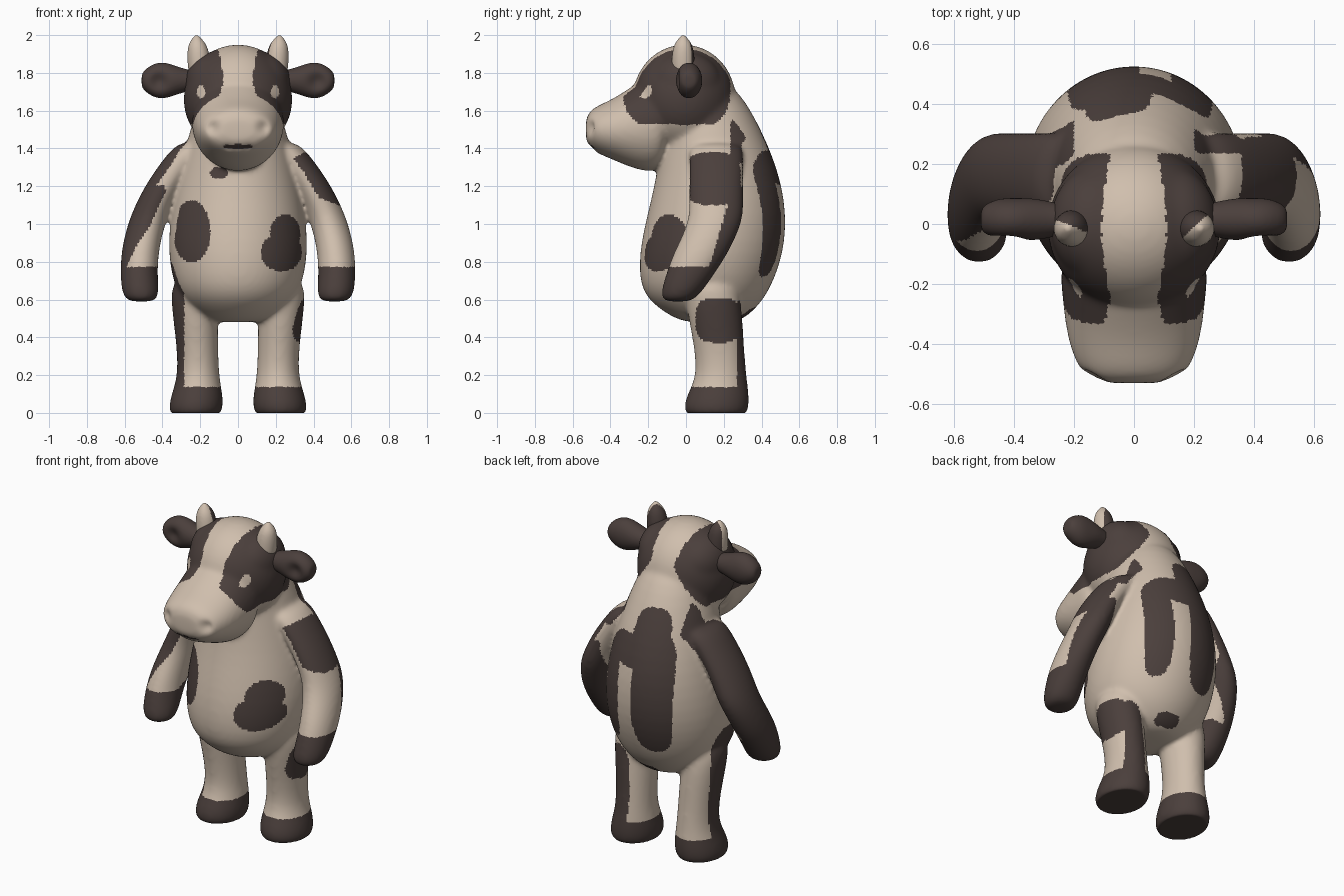
import bpy
import bmesh
from math import cos, sin, pi, exp, sqrt
from mathutils import Matrix, Vector

cube = bpy.data.objects.get("Cube")
if cube:
    bpy.data.objects.remove(cube, do_unlink=True)


def make_material(name, red, green, blue):
    mat = bpy.data.materials.new(name)
    mat.use_nodes = True
    color = (red, green, blue, 1)
    mat.diffuse_color = color
    shader = mat.node_tree.nodes["Principled BSDF"]
    shader.inputs["Base Color"].default_value = color
    return mat


cream = make_material("cream hide", 0.63, 0.52, 0.42)
brown = make_material("dark brown hide", 0.07, 0.05, 0.045)


def loft(bm, axis, rings, side=1, segments=24):
    """Skin elliptical rings (position, centre u, centre v, radius u, radius v)."""
    loops = []
    for t, centre_u, centre_v, radius_u, radius_v in rings:
        loop = []
        for i in range(segments):
            angle = 2 * pi * i / segments
            u = centre_u + radius_u * cos(angle)
            v = centre_v + radius_v * sin(angle)
            x, y, z = {"x": (t, u, v), "y": (u, t, v), "z": (u, v, t)}[axis]
            loop.append(bm.verts.new((x * side, y, z)))
        loops.append(loop)
    for low, high in zip(loops, loops[1:]):
        for i in range(segments):
            j = (i + 1) % segments
            bm.faces.new((low[i], low[j], high[j], high[i]))
    # Close both ends with fans
    for loop in (loops[0], loops[-1]):
        tip = bm.verts.new(sum((v.co for v in loop), Vector()) / segments)
        for i in range(segments):
            bm.faces.new((loop[i], loop[(i + 1) % segments], tip))


def ball(bm, centre, radii):
    shape = Matrix.Translation(centre) @ Matrix.Diagonal((*radii, 1))
    bmesh.ops.create_uvsphere(bm, u_segments=32, v_segments=20, radius=1, matrix=shape)


def finish(name, bm, voxel, smoothing):
    """Fuse overlapping volumes into one rounded skin and return its object."""
    bmesh.ops.recalc_face_normals(bm, faces=bm.faces)
    base = bpy.data.meshes.new(name + "_base")
    bm.to_mesh(base)
    bm.free()
    obj = bpy.data.objects.new(name, base)
    bpy.context.scene.collection.objects.link(obj)
    obj.modifiers.new("Round", "SUBSURF").levels = 2
    remesh = obj.modifiers.new("Fuse", "REMESH")
    remesh.mode = "VOXEL"
    remesh.voxel_size = voxel
    soften = obj.modifiers.new("Soften", "SMOOTH")
    soften.factor = 0.5
    soften.iterations = smoothing
    bpy.context.view_layer.update()
    graph = bpy.context.evaluated_depsgraph_get()
    skin = bpy.data.meshes.new_from_object(obj.evaluated_get(graph))
    obj.modifiers.clear()
    obj.data = skin
    bpy.data.meshes.remove(base)
    skin.name = name
    skin.materials.clear()
    skin.materials.append(cream)
    skin.materials.append(brown)
    return obj


def dent(obj, centre, radius, depth):
    """Press the skin backwards around a point, fading out smoothly."""
    for v in obj.data.vertices:
        distance = (v.co - Vector(centre)).length / radius
        v.co.y += depth * exp(-distance * distance)


def paint(obj, is_dark):
    for face in obj.data.polygons:
        face.material_index = int(is_dark(face.center))
        face.use_smooth = True


def in_oval(u, v, oval, power=2):
    """Test a point against an oval; higher powers make it boxier."""
    centre_u, centre_v, radius_u, radius_v = oval
    across = abs(u - centre_u) / radius_u
    up = abs(v - centre_v) / radius_v
    return across ** power + up ** power < 1


# The arms hang outward in a curve and swing forward toward the hands
def arm_x(z):
    return 0.525 - 0.65 * (z - 0.75) ** 2


def arm_y(z):
    return min(0.16, 0.03 + 0.5 * (z - 0.75))


# Round profiles: height, forward offset, radius
torso_profile = [(0.48, 0.13, 0.16), (0.56, 0.11, 0.27), (0.66, 0.1, 0.355),
                 (0.9, 0.145, 0.395), (1.2, 0.18, 0.345), (1.5, 0.14, 0.265),
                 (1.75, 0.08, 0.18)]
leg_profile = [(-0.02, 0.16, 0.16), (0.03, 0.16, 0.175), (0.1, 0.17, 0.165),
               (0.2, 0.19, 0.13), (0.4, 0.17, 0.135), (0.7, 0.13, 0.16)]
muzzle_widths = [0.25, 0.245, 0.235, 0.22, 0.18]
muzzle_heights = [0.26, 0.26, 0.21, 0.155, 0.115]

torso = [(z, 0, y, r * 0.97, r) for z, y, r in torso_profile]
leg = [(z, 0.205 + 0.08 * abs(z - 0.25), y, r * 0.83, r) for z, y, r in leg_profile]
muzzle = [(-0.1 * (i + 1), 0, max(1.5, 1.55 - 0.02 * i), w, h)
          for i, (w, h) in enumerate(zip(muzzle_widths, muzzle_heights))]
muzzle.append((-0.53, 0, 1.5, 0.12, 0.065))
arm = [(0.59, arm_x(0.6), arm_y(0.6), 0.075, 0.075)]
for i in range(9):
    z = 0.63 + 0.1 * i
    arm.append((z, arm_x(z), arm_y(z), 0.1, min(0.145, 0.108 + 0.2 * (z - 0.63))))

bm = bmesh.new()
loft(bm, "z", torso)
loft(bm, "y", muzzle)
# Skull with square brows
ball(bm, (0, -0.01, 1.66), (0.29, 0.275, 0.29))
for side in (1, -1):
    ball(bm, (0.13 * side, 0, 1.75), (0.15, 0.19, 0.16))
    loft(bm, "z", leg, side)
    loft(bm, "z", arm, side)
body = finish("cow_body", bm, 0.012, 17)

# Flat soles, nostrils and a mouth crease
for v in body.data.vertices:
    v.co.z = max(v.co.z, 0)
for side in (1, -1):
    dent(body, (0.135 * side, -0.51, 1.51), 0.035, 0.025)
for x in (-0.05, 0, 0.05):
    dent(body, (x, -0.49, 1.41), 0.025, 0.015)

# Oval hide markings: centre across, centre height, half width, half height
front_spots = [(0, 1.41, 0.085, 0.012), (-0.1, 1.27, 0.05, 0.03),
               (-0.245, 0.96, 0.1, 0.165), (0.25, 0.95, 0.08, 0.1),
               (0.23, 0.85, 0.11, 0.1)]
back_spots = [(-0.1, 1.06, 0.12, 0.36), (-0.05, 1.38, 0.11, 0.17),
              (0.04, 1.3, 0.17, 0.09), (0.19, 1.03, 0.07, 0.31),
              (0.27, 0.3, 0.09, 0.29), (0.03, 0.53, 0.07, 0.03)]
left_spots = [(0.14, 1.24, 0.15, 0.14), (0.28, 1.45, 0.045, 0.13),
              (0.17, 0.49, 0.12, 0.12)]
right_spots = [(0.2, 1.28, 0.17, 0.17), (0.28, 1.42, 0.09, 0.16),
               (0.1, 0.4, 0.13, 0.4)]
face_patch = (-0.05, 1.715, 0.285, 0.23)
eye = (0.195, 1.7, 0.022, 0.034)


def face_is_dark(x, y, z):
    # Mirrored eye patches leave a pale blaze that widens toward the muzzle
    blaze = 0.08 + (1 if z > 1.76 else 3) * (z - 1.76) ** 2
    pale_eye = y < 0 and in_oval(x, z, eye)
    return x > blaze and in_oval(y, z, face_patch, 2.5) and not pale_eye


def arm_is_dark(x, y, z):
    # A stripe behind the left arm, a broad one outside the right arm
    if x > 0:
        return y > 0.22 + 0.3 * (z - 1.1)
    outward = -x - arm_x(z) + 0.3 * (y - arm_y(z))
    return outward > -0.07 + 0.45 * max(0, 1 - z)


def flank_is_dark(x, y, z):
    # Side markings stay on the outer face of the shoulders and legs
    if z > 1:
        edge = max(0.2, arm_x(z) - (0 if x > 0 else 0.04))
    else:
        edge = 0.285
    spots = left_spots if x > 0 else right_spots
    return abs(x) > edge and any(in_oval(y, z, s, 3) for s in spots)


def body_is_dark(p):
    x, y, z = p
    on_arm = abs(x) > 0.385 and z < 1.2
    hoof_top = 0.77 if on_arm else 0.135
    if z < hoof_top or face_is_dark(abs(x), y, z):
        return True
    if on_arm and arm_is_dark(x, y, z):
        return True
    if y < 0 and any(in_oval(x, z, s) for s in front_spots):
        return True
    if y > 0.27 and any(in_oval(x, z, s, 3) for s in back_spots):
        return True
    return flank_is_dark(x, y, z)


paint(body, body_is_dark)

# Cupped ears and stubby horns
ear_radii = [0.05, 0.06, 0.08, 0.1, 0.09, 0.045]
ear = [(0.22 + 0.058 * i, 0.015, 1.76, min(r, 0.072), r)
       for i, r in enumerate(ear_radii)]
horn = [(1.8 + 0.04 * i, 0.2 + 0.004 * i, -0.015, r, r)
        for i, r in enumerate(0.062 * sqrt(1.02 - (i / 5) ** 3) for i in range(6))]
for label, side, slant in (("left", 1, 0.9), ("right", -1, 0.4)):
    bm = bmesh.new()
    loft(bm, "x", ear, side)
    ear_obj = finish(label + "_ear", bm, 0.008, 3)
    dent(ear_obj, (0.42 * side, -0.06, 1.755), 0.045, 0.03)
    paint(ear_obj, lambda p: True)

    bm = bmesh.new()
    loft(bm, "z", horn, side)
    horn_obj = finish(label + "_horn", bm, 0.007, 2)
    paint(horn_obj, lambda p: p.y > slant * (abs(p.x) - 0.2) - 0.01)
